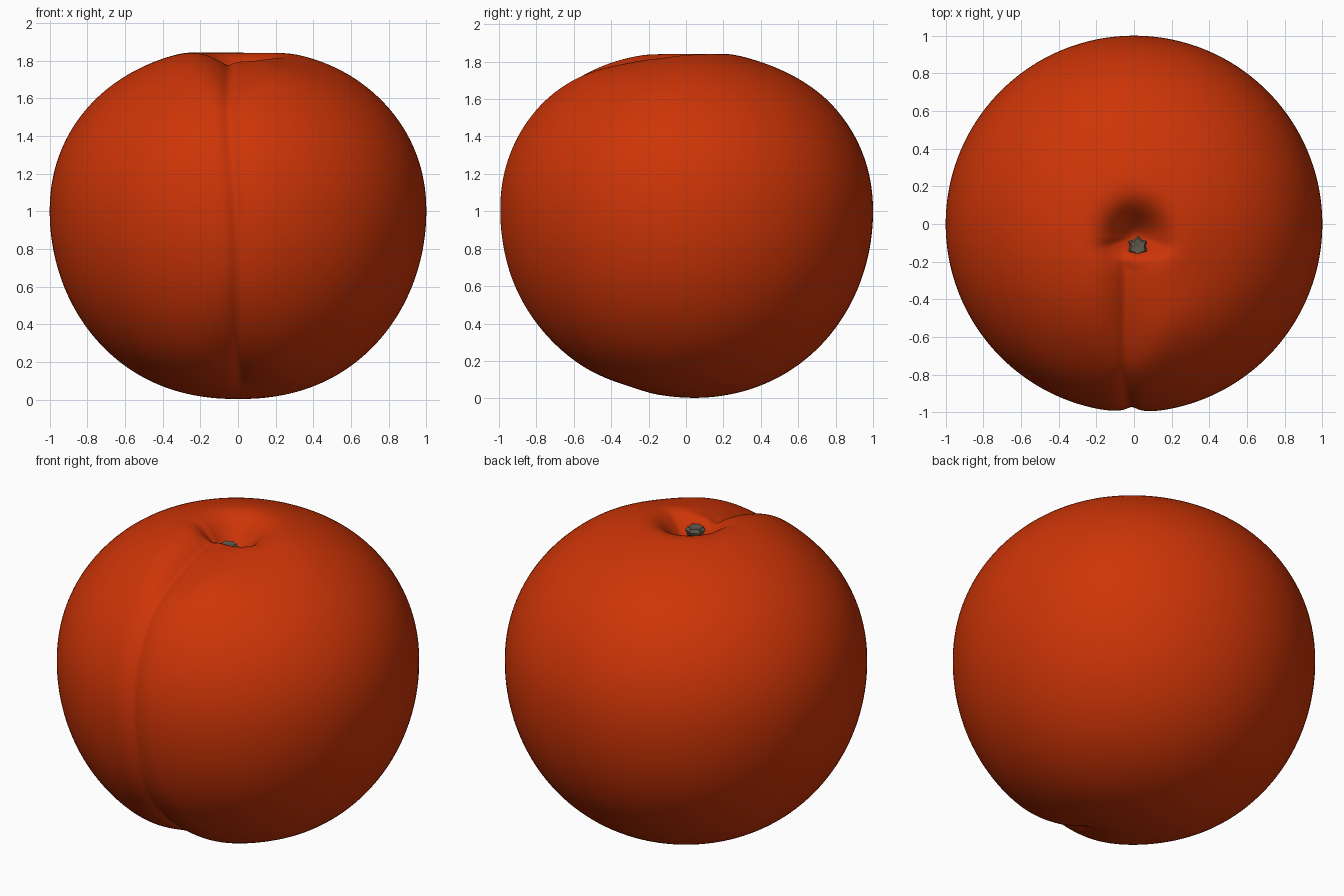
import bpy, bmesh, math

if "Cube" in bpy.data.objects:
    bpy.data.objects.remove(bpy.data.objects["Cube"])

def material(name, color):
    m = bpy.data.materials.new(name)
    m.diffuse_color = (*color, 1)
    m.use_nodes = True
    m.node_tree.nodes["Principled BSDF"].inputs["Base Color"].default_value = m.diffuse_color
    return m

def make_object(name, bm, mat):
    bmesh.ops.recalc_face_normals(bm, faces=bm.faces)
    me = bpy.data.meshes.new(name)
    bm.to_mesh(me)
    bm.free()
    me.materials.append(mat)
    ob = bpy.data.objects.new(name, me)
    bpy.context.collection.objects.link(ob)
    return ob

def smooth(a, b, x):
    t = min(1, max(0, (x - a) / (b - a)))
    return t * t * (3 - 2 * t)

def gauss(x, s):
    return math.exp(-(x / s) ** 2 / 2)

skin = material("peach skin", (0.61, 0.035, 0.002))
wood = material("stem brown grey", (0.12, 0.10, 0.075))

SEG, RINGS = 200, 130
CX, CY = 0.01, -0.07           # cavity centre

def surface(v, phi):
    """v runs 0..1 from the top pole to the bottom pole, phi = 0 at the front."""
    a = math.pi * (v - 0.06 * math.sin(2 * math.pi * v))   # denser near the poles
    c, s = math.cos(a), max(0, math.sin(a))
    e = 2 / 2.1
    if c > 0:
        r, z = s ** e, 1 + 0.875 * c ** e
    else:
        r, z = s ** (2 / 2.2), 1 - (-c) ** 1.0
    top = c > 0
    nr, nz = s, c / 0.95                                   # approximate outward normal
    length = math.hypot(nr, nz)
    nr, nz = nr / length, nz / length
    w = 1 - smooth(0.1, 0.8, r) if top else 0
    dx, dy = math.sin(phi), -math.cos(phi)
    x, y = r * dx + CX * w, r * dy + CY * w
    # front seam, widest at the cavity and running under the base
    if dy < 0:
        line = -0.05 * smooth(0.7, 1.65, z) + 0.008 * (1 - smooth(0, 0.4, z))
        d = x - line
        fade = smooth(0.04, 0.2, r) if top else smooth(0.15, 0.5, r)
        fade *= smooth(0, 0.35, -dy)
        up, low = smooth(1.55, 1.83, z), 1 - smooth(0.15, 0.7, z)
        side = 0.06 + (0.07 if d > 0 else 0.02) * up + 0.04 * low
        cut = fade * ((0.012 + 0.05 * up + 0.02 * low) * gauss(d, side)
                      + 0.016 * gauss(d, 0.025))
        x, y, z = x - nr * dx * cut, y - nr * dy * cut, z - nz * cut
    if top:
        # stem cavity: gentle slope at the back, steep lip at the front
        sy = 0.105 if y > CY else 0.06
        z -= 0.23 * math.exp(-0.5 * (((x - CX) / 0.10) ** 2 + ((y - CY) / sy) ** 2))
        # lower front right lobe
        z -= 0.035 * gauss(x - 0.22, 0.2) * gauss(y + 0.28, 0.16)
    else:
        z += 0.015 * gauss(x, 0.3) * gauss(y + 0.25, 0.15)
    return x, y, z

# fruit body
bm = bmesh.new()
rings = []
for i in range(1, RINGS):
    ring = []
    for k in range(SEG):
        u = -math.pi + 2 * math.pi * k / SEG
        ring.append(bm.verts.new(surface(i / RINGS, u - 0.55 * math.sin(u))))  # denser at seam
    rings.append(ring)
for a, b in zip(rings, rings[1:]):
    for k in range(SEG):
        j = (k + 1) % SEG
        bm.faces.new((a[k], a[j], b[j], b[k]))
for ring, v in ((rings[0], 0), (rings[-1], 1)):
    pole = bm.verts.new(surface(v, 0))
    for k in range(SEG):
        bm.faces.new((pole, ring[k], ring[(k + 1) % SEG]))
for f in bm.faces:
    f.smooth = True
make_object("peach_body", bm, skin)

# stem: short ribbed stub with a star-shaped end
bm = bmesh.new()
rows = []
for z, rad in ((1.63, 0.04), (1.71, 0.042), (1.745, 0.058), (1.765, 0.045)):
    row = []
    for k in range(12):
        q = rad * (1 if k % 2 else 0.74)
        t = k * math.pi / 6
        row.append(bm.verts.new((0.02 + q * math.cos(t), -0.12 + q * math.sin(t), z)))
    rows.append(row)
for a, b in zip(rows, rows[1:]):
    for k in range(12):
        j = (k + 1) % 12
        bm.faces.new((a[k], a[j], b[j], b[k]))
bm.faces.new(rows[0][::-1])
tip = bm.verts.new((0.02, -0.12, 1.76))
for k in range(12):
    bm.faces.new((tip, rows[-1][k], rows[-1][(k + 1) % 12]))
make_object("stem", bm, wood)
